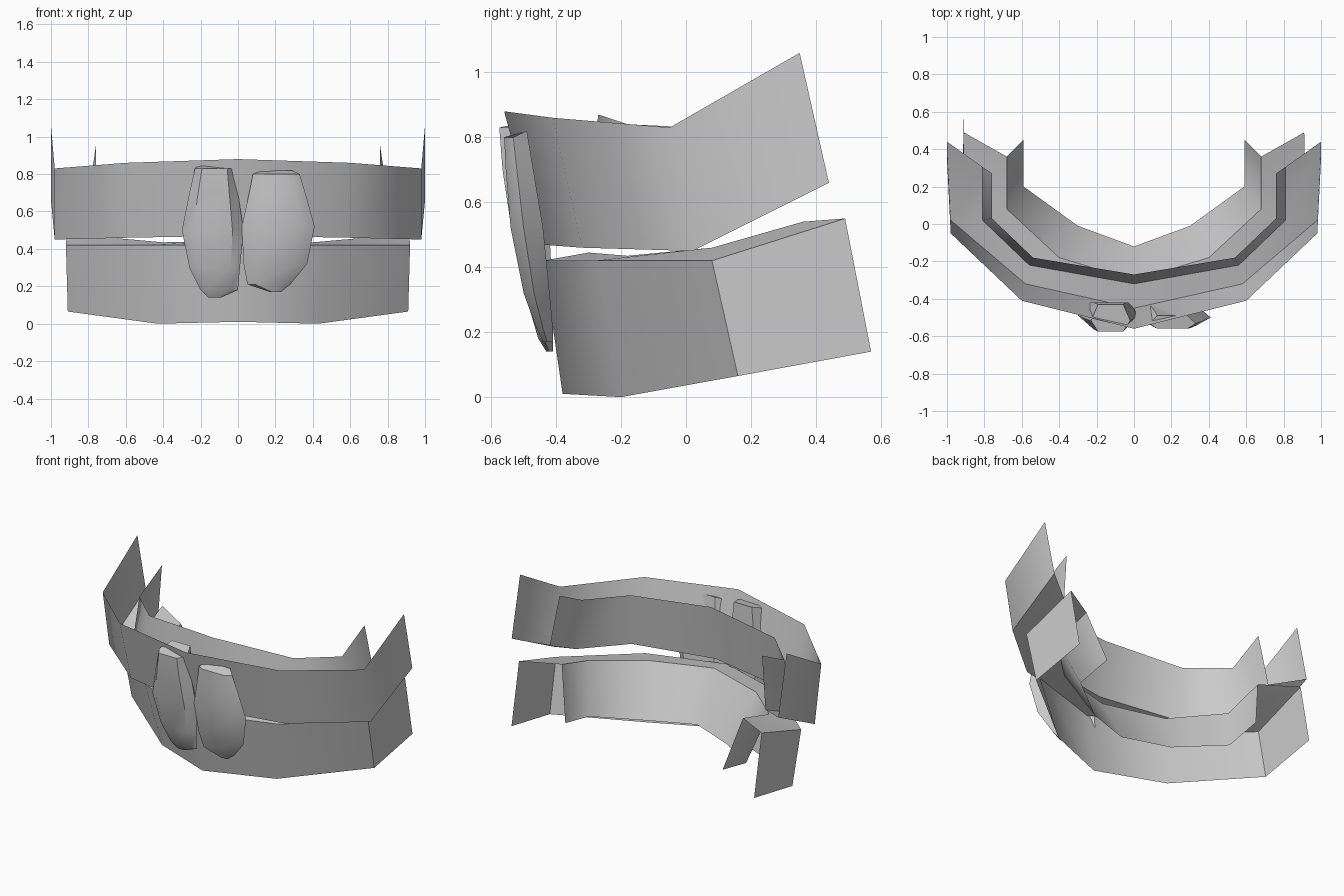
import bpy, math

cube = bpy.data.objects.get("Cube")
if cube:
    bpy.data.objects.remove(cube, do_unlink=True)

grey = bpy.data.materials.new("plain_grey")
grey.use_nodes = True
COLOUR = (0.6, 0.6, 0.6, 1)
grey.diffuse_color = COLOUR
grey.node_tree.nodes["Principled BSDF"].inputs["Base Color"].default_value = COLOUR


def make_object(name, verts, faces, angle):
    mesh = bpy.data.meshes.new(name)
    mesh.from_pydata(verts, [], faces)
    mesh.materials.append(grey)
    obj = bpy.data.objects.new(name, mesh)
    bpy.context.collection.objects.link(obj)
    bpy.ops.object.select_all(action="DESELECT")
    bpy.context.view_layer.objects.active = obj
    obj.select_set(True)
    bpy.ops.object.shade_smooth_by_angle(angle=math.radians(angle))


def make_gum(name, rails, flip):
    """Skin a mirrored open channel over rails given from the middle to the left end."""
    full = [[(-x, y, z) for x, y, z in reversed(r[1:])] + r for r in rails]
    n = len(full[0])
    faces = []
    for i in range(len(full) - 1):
        for j in range(n - 1):
            a, b = i * n + j, (i + 1) * n + j
            quad = (a, a + 1, b + 1, b)
            faces.append(quad[::-1] if flip else quad)
    make_object(name, [p for r in full for p in r], faces, 50)


def make_tooth(name, rings, chamfer, back_rise):
    """Loft six-sided sections: height, left x, right x, front y, back y."""
    verts, faces = [], []
    for k, (z, x0, x1, front, back) in enumerate(rings):
        c = (x1 - x0) * chamfer
        mid = front * 0.6 + back * 0.4
        rise = back_rise if k == len(rings) - 1 else 0
        verts += [(x0, mid, z), (x0 + c, front, z), (x1 - c, front, z),
                  (x1, mid, z), (x1 - c, back, z + rise), (x0 + c, back, z + rise)]
    for k in range(len(rings) - 1):
        for j in range(6):
            a, b = k * 6 + j, k * 6 + (j + 1) % 6
            faces.append((a, b, b + 6, a + 6))
    top = (len(rings) - 1) * 6
    faces += [tuple(range(5, -1, -1)), tuple(range(top, top + 6))]
    make_object(name, verts, faces, 35)


# Upper gum: outer wall, chewing ridge, inner wall
make_gum("upper_gum", [
    [(0, -.56, .88), (.6, -.41, .86), (.98, -.05, .83), (1, .35, 1.06)],
    [(0, -.45, .47), (.58, -.32, .46), (.98, .02, .45), (1, .44, .66)],
    [(0, -.32, .5), (.56, -.22, .49), (.81, .02, .48), (.81, .305, .61)],
    [(0, -.27, .87), (.54, -.18, .84), (.76, .03, .83), (.76, .27, .95)],
], True)

# Lower gum: outer wall, chewing ridge, inner wall
make_gum("lower_gum", [
    [(0, -.38, .01), (.43, -.2, 0), (.91, .16, .065), (.91, .57, .14)],
    [(0, -.44, .42), (.5, -.28, .42), (.92, .08, .42), (.91, .49, .55)],
    [(0, -.3, .445), (.4, -.18, .435), (.68, .08, .46), (.68, .36, .54)],
    [(0, -.12, .13), (.3, -.01, .12), (.59, .2, .15), (.59, .45, .2)],
], False)

# Two front teeth
make_tooth("right_front_tooth", [
    (.14, -.16, -.09, -.43, -.41), (.18, -.2, 0, -.455, -.41),
    (.3, -.26, .01, -.49, -.41), (.5, -.3, .03, -.535, -.42),
    (.7, -.26, 0, -.565, -.42), (.83, -.23, -.02, -.575, -.43),
], .18, .03)
make_tooth("left_front_tooth", [
    (.17, .17, .23, -.44, -.41), (.21, .05, .28, -.46, -.41),
    (.32, .03, .37, -.5, -.42), (.52, .02, .41, -.54, -.44),
    (.7, .06, .36, -.555, -.47), (.8, .08, .33, -.56, -.49),
], .18, .02)
